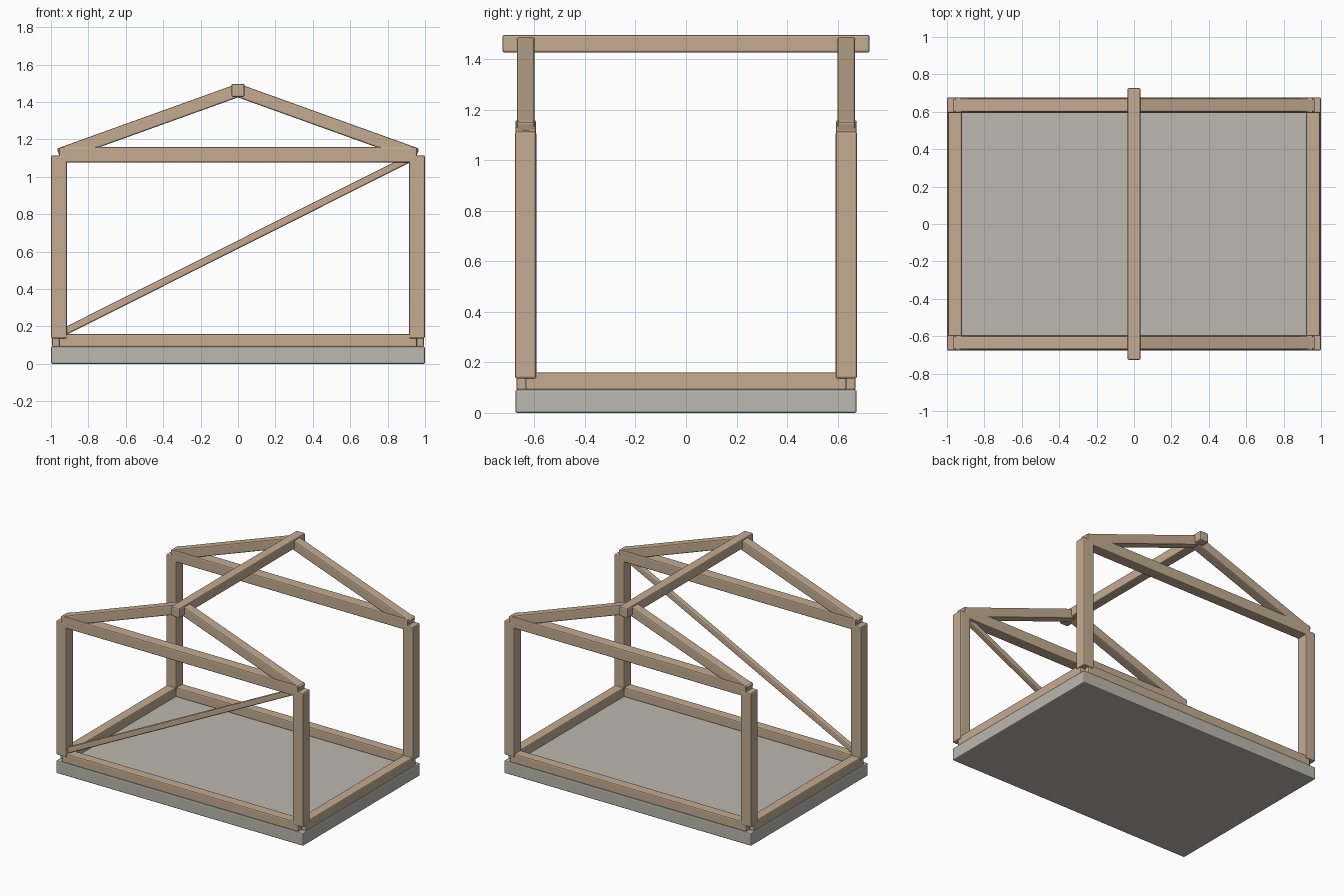
import bpy
from mathutils import Vector, Matrix

cube = bpy.data.objects.get("Cube")
if cube:
    bpy.data.objects.remove(cube, do_unlink=True)


def make_material(name, rgb):
    mat = bpy.data.materials.new(name)
    mat.use_nodes = True
    mat.diffuse_color = (*rgb, 1)
    mat.node_tree.nodes["Principled BSDF"].inputs["Base Color"].default_value = (*rgb, 1)
    return mat


wood = make_material("timber", (0.55, 0.41, 0.285))
stone = make_material("concrete", (0.50, 0.48, 0.43))


def beam(name, start, end, width, depth, mat=wood):
    """Bevelled bar between two points; depth lies along y unless the bar does."""
    start, end = Vector(start), Vector(end)
    along = (end - start).normalized()
    side = Vector((1, 0, 0)) if abs(along.y) > 0.9 else Vector((0, 1, 0))
    across = side.cross(along)
    rot = Matrix((across, side, along)).transposed()
    bpy.ops.mesh.primitive_cube_add(size=1)
    obj = bpy.context.object
    obj.name = name
    size = Matrix.Diagonal((width, depth, (end - start).length))
    obj.data.transform((rot @ size).to_4x4())
    obj.location = (start + end) / 2
    obj.data.materials.append(mat)
    bevel = obj.modifiers.new("Bevel", 'BEVEL')
    bevel.width = 0.008
    bevel.segments = 2
    return obj


# Post centre lines and main heights
X, Y = 0.957, 0.635
SILL, EAVE, RIDGE = 0.125, 1.118, 1.462

# Floor slab
beam("floor_slab", (0, 0, 0), (0, 0, 0.093), 2.0, 1.352, stone)

# Front and back frames
for label, s in (("front", -1), ("back", 1)):
    y = s * Y
    beam(label + "_sill", (-X, y, SILL), (X, y, SILL), 0.07, 0.073)
    beam(label + "_tie_beam", (-X, y, EAVE), (X, y, EAVE), 0.082, 0.082)
    for side, d in (("left", 1), ("right", -1)):
        x = d * X
        beam(f"{label}_{side}_post", (x, y, 0.136), (x, y, 1.115), 0.084, 0.084)
        beam(f"{label}_{side}_rafter", (x, y, EAVE), (0, y, RIDGE), 0.07, 0.07)

# Side sills
for side, d in (("left", 1), ("right", -1)):
    beam(side + "_sill", (d * X, -Y, SILL), (d * X, Y, SILL), 0.07, 0.073)

# Ridge beam and the diagonal brace of the front wall
beam("ridge_beam", (0, -0.727, RIDGE), (0, 0.727, RIDGE), 0.07, 0.07)
beam("front_brace", (-X, -Y, 0.158), (X, -Y, EAVE), 0.04, 0.04)
